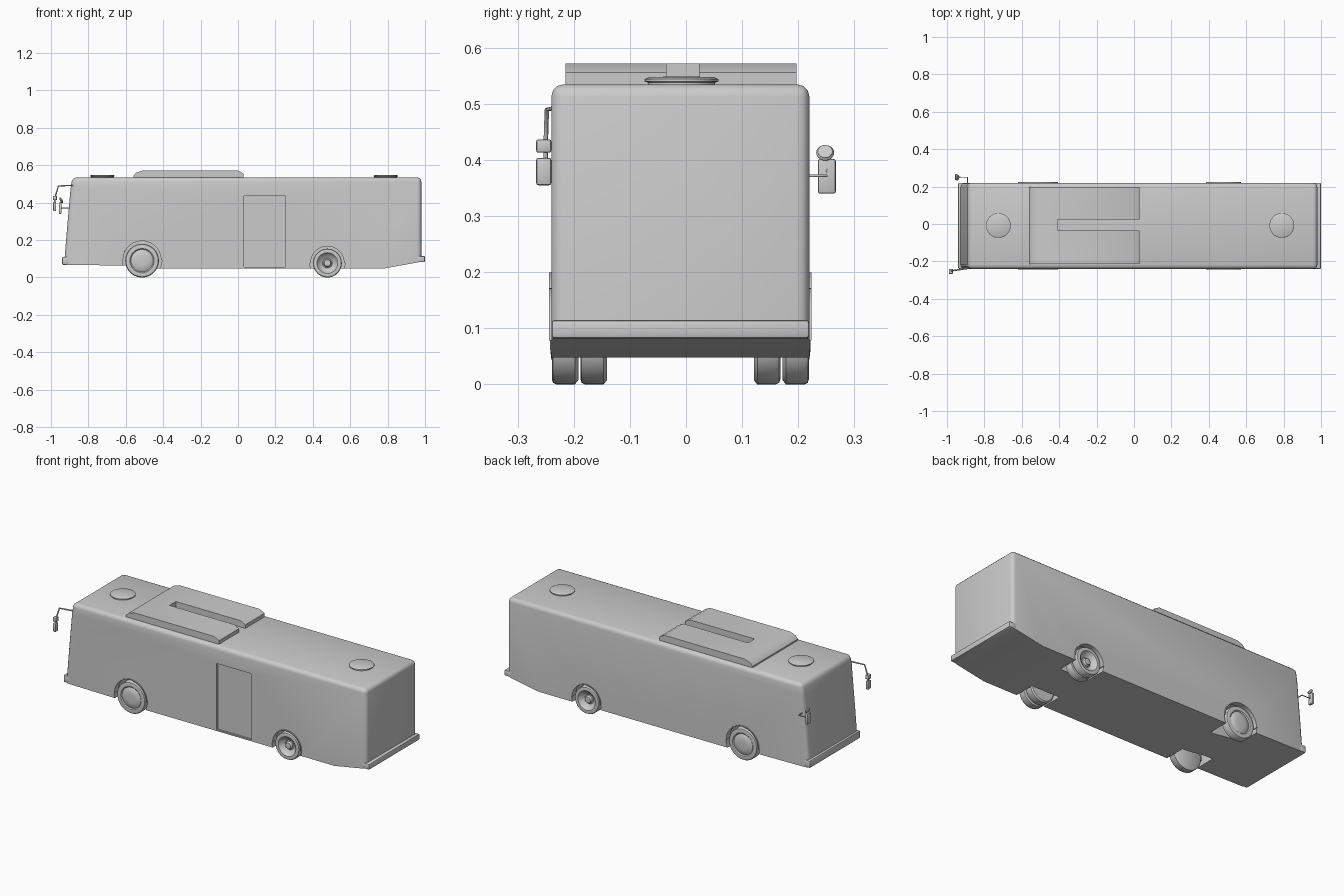
import bpy, bmesh, math
from mathutils import Vector, Matrix

if "Cube" in bpy.data.objects:
    bpy.data.objects.remove(bpy.data.objects["Cube"], do_unlink=True)

MID, HALF = -0.01, 0.23          # body centre line and half width
SIDES = {"right": -1, "left": 1}

paint = bpy.data.materials.new("plain grey")
paint.use_nodes = True
paint.diffuse_color = (0.6, 0.6, 0.6, 1)
paint.node_tree.nodes["Principled BSDF"].inputs["Base Color"].default_value = (0.6, 0.6, 0.6, 1)


def finish(bm, name, angle=35):
    bmesh.ops.recalc_face_normals(bm, faces=bm.faces)
    mesh = bpy.data.meshes.new(name)
    bm.to_mesh(mesh)
    bm.free()
    mesh.materials.append(paint)
    ob = bpy.data.objects.new(name, mesh)
    bpy.context.collection.objects.link(ob)
    smooth(ob, angle)
    return ob


def smooth(ob, angle=35):
    bpy.ops.object.select_all(action="DESELECT")
    ob.select_set(True)
    bpy.context.view_layer.objects.active = ob
    bpy.ops.object.shade_smooth_by_angle(angle=math.radians(angle))


def prism(points, axis, lo, hi):
    """Extrude a closed outline: (x, z) along y, or (x, y) along z."""
    def place(p, t):
        return (p[0], t, p[1]) if axis == "y" else (p[0], p[1], t)
    bm = bmesh.new()
    face = bm.faces.new([bm.verts.new(place(p, lo)) for p in points])
    ext = bmesh.ops.extrude_face_region(bm, geom=[face])
    shift = Vector(place((0, 0), hi - lo))
    bmesh.ops.translate(bm, vec=shift, verts=[v for v in ext["geom"] if isinstance(v, bmesh.types.BMVert)])
    return bm


def round_edges(bm, rule, width, segments=3):
    edges = [e for e in bm.edges if rule(e.verts[0].co, e.verts[1].co)]
    bmesh.ops.bevel(bm, geom=edges, offset=width, segments=segments, profile=0.5, affect="EDGES")


def box(name, lo, hi, bevel=0.0):
    bm = prism([(lo[0], lo[1]), (hi[0], lo[1]), (hi[0], hi[1]), (lo[0], hi[1])], "z", lo[2], hi[2])
    if bevel:
        round_edges(bm, lambda a, b: True, bevel, 2)
    return finish(bm, name)


def lathe(name, profile, centre, turn=None, steps=40):
    """Spin (radius, height) points round z, then turn and place the result."""
    bm = bmesh.new()
    verts = [bm.verts.new((r, 0, h)) for r, h in profile]
    edges = [bm.edges.new(pair) for pair in zip(verts, verts[1:])]
    bmesh.ops.spin(bm, geom=verts + edges, cent=(0, 0, 0), axis=(0, 0, 1),
                   angle=math.tau, steps=steps, use_duplicate=False)
    bmesh.ops.remove_doubles(bm, verts=bm.verts, dist=0.0002)
    bm.transform(Matrix.Translation(centre) @ (turn or Matrix.Identity(4)))
    return finish(bm, name)


def rod(name, points, radius):
    curve = bpy.data.curves.new(name, "CURVE")
    curve.dimensions = "3D"
    curve.bevel_depth, curve.bevel_resolution, curve.use_fill_caps = radius, 1, True
    line = curve.splines.new("POLY")
    line.points.add(len(points) - 1)
    for p, co in zip(line.points, points):
        p.co = (*co, 1)
    curve.materials.append(paint)
    ob = bpy.data.objects.new(name, curve)
    bpy.context.collection.objects.link(ob)


def cut(target, cutter):
    cutter.hide_render = True
    mod = target.modifiers.new("cut", "BOOLEAN")
    mod.operation, mod.solver, mod.object = "DIFFERENCE", "EXACT", cutter
    bpy.context.view_layer.objects.active = target
    bpy.ops.object.modifier_apply(modifier=mod.name)
    bpy.data.objects.remove(cutter, do_unlink=True)


# Body shell: side outline with raked front and rising tail
outline = [(-0.93, 0.068), (-0.56, 0.063), (-0.44, 0.048), (0.78, 0.048), (0.98, 0.084),
           (0.98, 0.535), (-0.885, 0.535), (-0.895, 0.48), (-0.915, 0.25)]
bm = prism(outline, "y", MID - HALF, MID + HALF)
round_edges(bm, lambda a, b: min(a.z, b.z) > 0.4 or
            (abs(a.y - b.y) < 0.01 and abs(a.z - b.z) > 0.1), 0.022)
body = finish(bm, "body")

# Wheel arches with thin raised lips
AXLES = {"front": (-0.513, 0.094, 0.09, 0.106), "rear": (0.478, 0.078, 0.077, 0.094)}
for axle, (x, z, tyre, arch) in AXLES.items():
    for side, s in SIDES.items():
        face = MID + s * HALF
        bm = bmesh.new()
        bmesh.ops.create_cone(bm, cap_ends=True, segments=40, radius1=arch, radius2=arch, depth=0.24,
                              matrix=Matrix.Translation((x, face, z)) @ Matrix.Rotation(math.pi / 2, 4, "X"))
        cut(body, finish(bm, "arch_cutter"))
        arc = [math.pi * i / 24 for i in range(25)]
        ring = [(x + arch * math.cos(a), z + arch * math.sin(a)) for a in arc]
        ring += [(x + (arch - 0.005) * math.cos(a), z + (arch - 0.005) * math.sin(a)) for a in reversed(arc)]
        lo, hi = sorted((face - s * 0.03, face + s * 0.004))
        finish(prism(ring, "y", lo, hi), f"{axle}_{side}_arch_lip")

# Recessed door on one flank
cut(body, box("door_cutter", (0.033, MID - HALF - 0.05, 0.056), (0.253, MID - HALF + 0.01, 0.435)))
smooth(body)


# Wheels: full-faced at the front, dished twins at the rear
def wheel(name, x, z, r, outer, s, dished):
    w = 0.047
    tyre = [(0, -w), (r * 0.9, -w), (r, -w + 0.006), (r, -0.008), (r * 0.96, -0.002), (r * 0.88, 0),
            (r * 0.72, -0.001), (r * 0.66, -0.006)]
    if dished:
        hub = [(r * 0.6, -0.014), (r * 0.35, -0.024), (r * 0.28, -0.022), (r * 0.22, -0.01), (0, -0.008)]
    else:
        hub = [(r * 0.6, -0.004), (r * 0.5, 0.001), (r * 0.3, 0.003), (0, 0.003)]
    lathe(name, tyre + hub, (x, outer, z), Matrix.Rotation(-s * math.pi / 2, 4, "X"))


for side, s in SIDES.items():
    face = MID + s * (HALF - 0.001)
    for axle, (x, z, r, _) in AXLES.items():
        wheel(f"{axle}_{side}_wheel", x, r, r, face, s, axle == "rear")
    wheel(f"rear_{side}_inner_wheel", AXLES["rear"][0], AXLES["rear"][2], AXLES["rear"][2],
          face - s * 0.051, s, True)

# Bumpers
box("front_bumper", (-0.94, MID - HALF, 0.068), (-0.9, MID + HALF, 0.11), 0.006)
box("rear_bumper", (0.95, MID - HALF, 0.082), (1.0, MID + HALF, 0.115), 0.006)

# Roof pod: U-shaped plan, slot open to the rear, sloping nose
pod_side = [(-0.56, 0.52), (-0.56, 0.543), (-0.545, 0.56), (-0.51, 0.572),
            (0.0, 0.572), (0.03, 0.556), (0.03, 0.52)]
pod = finish(prism(pod_side, "y", MID - 0.205, MID + 0.207), "roof_pod")
cut(pod, box("slot_cutter", (-0.41, -0.035, 0.53), (0.1, 0.023, 0.7)))
smooth(pod, 30)

# Round roof vents
for name, x in (("front_vent", -0.725), ("rear_vent", 0.79)):
    lathe(name, [(0.06, -0.01), (0.06, 0.003), (0.066, 0.005), (0.066, 0.009), (0.058, 0.013), (0, 0.014)],
          (x, MID + 0.002, 0.535))

# Right-hand mirrors on a long overhead arm
rod("right_mirror_arm", [(-0.88, -0.236, 0.492), (-0.96, -0.248, 0.49), (-0.978, -0.25, 0.43),
                         (-0.982, -0.25, 0.38)], 0.004)
box("right_upper_mirror", (-0.99, -0.267, 0.413), (-0.968, -0.24, 0.437), 0.004)
box("right_main_mirror", (-0.988, -0.267, 0.355), (-0.972, -0.24, 0.404), 0.004)

# Left-hand mirrors on a short bracket
rod("left_mirror_arm", [(-0.89, 0.215, 0.372), (-0.89, 0.25, 0.372), (-0.945, 0.25, 0.372),
                        (-0.945, 0.25, 0.415)], 0.003)
box("left_main_mirror", (-0.957, 0.235, 0.34), (-0.943, 0.267, 0.402), 0.004)
lathe("left_round_mirror", [(0, -0.007), (0.013, -0.005), (0.016, 0), (0.013, 0.005), (0, 0.007)],
      (-0.945, 0.248, 0.413), Matrix.Rotation(math.radians(60), 4, "Y"), 20)
